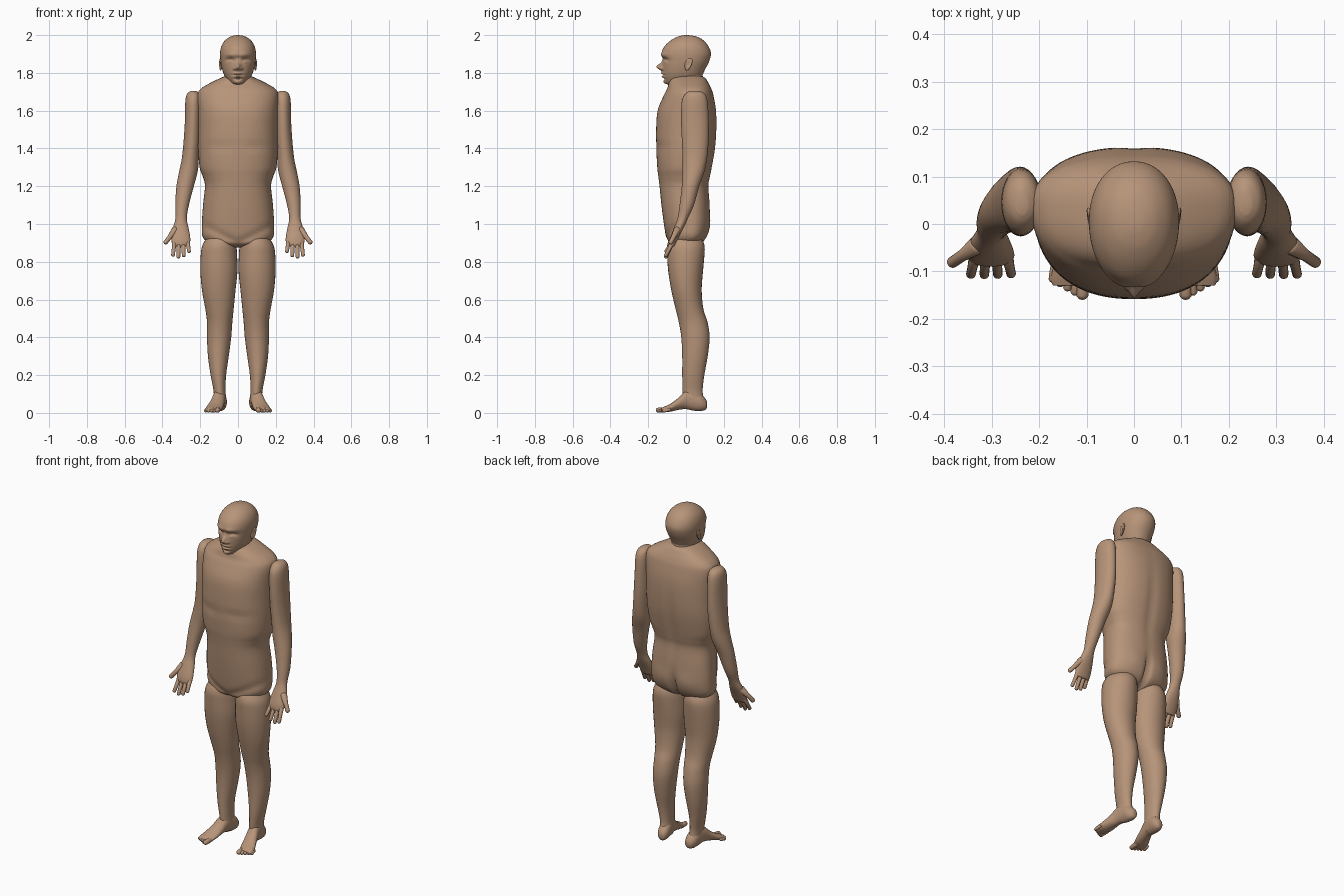
import bpy, bmesh, math
from mathutils import Vector

skin = bpy.data.materials.new("skin")
skin.diffuse_color = (0.47, 0.295, 0.19, 1)


def finish(name, bm):
    bmesh.ops.recalc_face_normals(bm, faces=bm.faces[:])
    me = bpy.data.meshes.new(name)
    bm.to_mesh(me)
    bm.free()
    me.materials.append(skin)
    for p in me.polygons:
        p.use_smooth = True
    ob = bpy.data.objects.new(name, me)
    bpy.context.collection.objects.link(ob)
    return ob


def spline(rows, steps):
    """Catmull-Rom interpolation of rows of numbers"""
    out = []
    for i in range(len(rows) - 1):
        a, b, c, d = (rows[max(i - 1, 0)], rows[i], rows[i + 1], rows[min(i + 2, len(rows) - 1)])
        for k in range(steps):
            t = k / steps
            out.append([0.5 * (2 * q + (r - p) * t + (2 * p - 5 * q + 4 * r - s) * t * t
                               + (3 * q - p - 3 * r + s) * t ** 3) for p, q, r, s in zip(a, b, c, d)])
    out.append(list(rows[-1]))
    return out


def loft(name, rows, split=0.5, power=2.0, n=32, steps=4, along="z", side=1, shape=None):
    """Skin rows of (position, centre x, half width, low, high); low/high run
    along y for upright lofts and along z for lofts that run along y."""
    bm = bmesh.new()
    rings = []
    for pos, cx, w, lo, hi in spline(rows, steps):
        mid = lo + (hi - lo) * split
        ring = []
        for i in range(n):
            a = 2 * math.pi * i / n
            c, s = math.cos(a), math.sin(a)
            u = cx + w * math.copysign(abs(c) ** (2 / power), c)
            v = mid + (hi - mid if s > 0 else mid - lo) * math.copysign(abs(s) ** (2 / power), s)
            co = Vector((u, v, pos)) if along == "z" else Vector((u, pos, v))
            if shape:
                co = shape(co)
            ring.append(bm.verts.new((co.x * side, co.y, co.z)))
        rings.append(ring)
    for r, q in zip(rings, rings[1:]):
        for i in range(n):
            bm.faces.new((r[i], r[(i + 1) % n], q[(i + 1) % n], q[i]))
    bm.faces.new(rings[0])
    bm.faces.new(rings[-1])
    return finish(name, bm)


def digit(name, start, end, r0, r1, side):
    """Rounded tapering finger or toe"""
    a, b = Vector(start), Vector(end)
    d = (b - a).normalized()
    quat = d.to_track_quat("Z", "Y")
    length = (b - a).length
    bm = bmesh.new()
    bmesh.ops.create_uvsphere(bm, u_segments=12, v_segments=10, radius=1)
    for v in bm.verts:
        z = v.co.z
        r = r0 if z < 0 else r1
        p = Vector((v.co.x * r, v.co.y * r, z * r + (length - r if z > 0 else 0 if z < 0 else length / 2)))
        if z > 0.99:
            p.z = length
        p = a + quat @ p
        v.co = (p.x * side, p.y, p.z)
    finish(name, bm)


def bump(x, z, cx, cz, rx, rz):
    return math.exp(-((x - cx) / rx) ** 2 - ((z - cz) / rz) ** 2)


def torso_shape(p):
    x, z = abs(p.x), p.z
    if p.y > 0.03:   # spine groove and cleft between the buttocks
        p.y -= 0.035 * bump(x, z, 0, 0.93, 0.014, 0.09) + 0.008 * bump(x, z, 0, 1.35, 0.025, 0.22)
        p.y += 0.008 * bump(x, z, 0.08, 0.99, 0.06, 0.06)
    elif p.y < 0:    # crease below the chest and groin fold
        p.y += 0.006 * bump(x, z, 0.09, 1.41, 0.08, 0.02)
        p.y += 0.008 * bump(0, z - (0.9 + 0.5 * x), 0, 0, 1, 0.02)
    return p


def face_shape(p):
    x, z = abs(p.x), p.z
    if p.y < -0.02:
        k = min(1, (-0.02 - p.y) / 0.05)
        d = 0.016 * bump(x, z, 0.040, 1.868, 0.022, 0.013)      # eye sockets
        d -= 0.009 * bump(x, z, 0.040, 1.860, 0.013, 0.007)     # eyelids
        d -= 0.006 * bump(x, z, 0.035, 1.897, 0.030, 0.012)     # brow
        d += 0.006 * bump(x, z, 0, 1.878, 0.014, 0.010)         # nose bridge
        d -= 0.033 * bump(x, z, 0, 1.832, 0.013, 0.018)         # nose
        d -= 0.013 * bump(x, z, 0.018, 1.823, 0.008, 0.008)     # nostrils
        d -= 0.010 * bump(x, z, 0, 1.798, 0.024, 0.006)         # upper lip
        d -= 0.009 * bump(x, z, 0, 1.780, 0.021, 0.006)         # lower lip
        d += 0.006 * bump(x, z, 0, 1.789, 0.026, 0.004)         # mouth line
        d += 0.007 * bump(x, z, 0, 1.768, 0.022, 0.005)
        d -= 0.006 * bump(x, z, 0, 1.750, 0.020, 0.009)         # chin
        p.y += d * k
    return p


# Torso and pelvis
loft("torso", [
    (1.785, 0, .06, -.06, .07), (1.775, 0, .088, -.08, .10), (1.745, 0, .15, -.092, .12),
    (1.715, 0, .198, -.10, .135), (1.68, 0, .216, -.118, .146), (1.6, 0, .213, -.15, .160),
    (1.5, 0, .211, -.158, .162), (1.4, 0, .211, -.157, .155), (1.3, 0, .203, -.152, .138),
    (1.25, 0, .186, -.146, .128), (1.2, 0, .175, -.14, .12), (1.1, 0, .185, -.13, .126),
    (1.0, 0, .191, -.117, .124), (.93, 0, .186, -.105, .107), (.895, 0, .14, -.09, .075),
    (.875, 0, .04, -.04, .03)], split=0.6, power=2.3, n=80, steps=5, shape=torso_shape)

# Neck and head
loft("neck", [(1.68, 0, .09, -.09, .11), (1.74, 0, .072, -.088, .1), (1.77, 0, .068, -.078, .09),
              (1.84, 0, .065, -.07, .085)], power=2.1)
loft("head", [
    (2.0, 0, .004, -.005, .005), (1.997, 0, .025, -.025, .035), (1.987, 0, .05, -.055, .07),
    (1.965, 0, .075, -.09, .10), (1.935, 0, .09, -.118, .122), (1.9, 0, .095, -.13, .132),
    (1.86, 0, .092, -.126, .122), (1.82, 0, .084, -.124, .102), (1.79, 0, .074, -.122, .088),
    (1.765, 0, .060, -.118, .075), (1.745, 0, .042, -.110, .06), (1.737, 0, .02, -.09, .02)],
    split=0.52, power=2.1, n=112, steps=8, shape=face_shape)

for side, tag in ((1, "left"), (-1, "right")):
    # Ear: flattened, leaning back, with a hollow on the outside
    bm = bmesh.new()
    bmesh.ops.create_uvsphere(bm, u_segments=20, v_segments=14, radius=1)
    for v in bm.verts:
        x, y, z = v.co
        if x > 0:
            x -= 0.9 * math.exp(-(y * y + z * z) / 0.25)
        y *= 0.019 * (1 + 0.25 * z)
        v.co = (side * (0.092 + 0.009 * x + 0.2 * y), 0.012 + y + 0.008 * z, 1.845 + 0.033 * z)
    finish(tag + "_ear", bm)

    # Arm down to the palm
    loft(tag + "_arm", [
        (1.705, .236, .012, .02, .07), (1.69, .236, .033, -.002, .098), (1.65, .237, .042, -.022, .114),
        (1.55, .239, .042, -.026, .12), (1.45, .243, .044, -.022, .12), (1.35, .252, .045, -.018, .112),
        (1.28, .262, .049, -.018, .098), (1.2, .280, .046, -.022, .07), (1.1, .296, .036, -.034, .042),
        (1.03, .301, .030, -.045, .010), (.98, .303, .041, -.064, -.012), (.93, .303, .050, -.083, -.038),
        (.9, .302, .048, -.090, -.053), (.882, .301, .040, -.088, -.062)], side=side)

    # Fingers from little to index, then thumb
    for i, tip in enumerate((.848, .826, .818, .828)):
        digit(f"{tag}_finger_{i + 1}", (.267 + .023 * i, -.070, .905),
              (.258 + .029 * i, -.110, tip), .0135, .0105, side)
    digit(tag + "_thumb", (.335, -.048, .965), (.389, -.085, .895), .021, .0125, side)

    # Leg
    loft(tag + "_leg", [
        (.96, .09, .06, -.06, .06), (.92, .093, .078, -.088, .085), (.885, .099, .09, -.1, .098),
        (.84, .101, .096, -.1, .098), (.75, .101, .098, -.094, .09), (.65, .102, .089, -.078, .083),
        (.55, .098, .075, -.055, .092), (.48, .097, .067, -.038, .114), (.4, .100, .064, -.025, .125),
        (.3, .104, .055, -.02, .115), (.2, .104, .041, -.02, .097), (.12, .098, .032, -.018, .088),
        (.07, .095, .032, -.015, .094), (.03, .095, .026, -.005, .09)], side=side)

    # Foot from heel to ball, then toes
    loft(tag + "_foot", [
        (.112, .088, .008, .035, .055), (.105, .089, .022, .018, .072), (.08, .092, .033, .01, .1),
        (.04, .096, .034, .012, .125), (0, .102, .034, .02, .118), (-.04, .112, .038, .016, .08),
        (-.08, .124, .043, .007, .05), (-.115, .134, .041, .003, .033), (-.13, .137, .034, .006, .026)],
        along="y", side=side)
    for i in range(5):
        r = .0135 if i == 0 else .0095
        digit(f"{tag}_toe_{i + 1}", (.105 + .0155 * i, -.105 + .004 * i, .017),
              (.110 + .0155 * i, -.160 + .009 * i, r), r, r, side)
